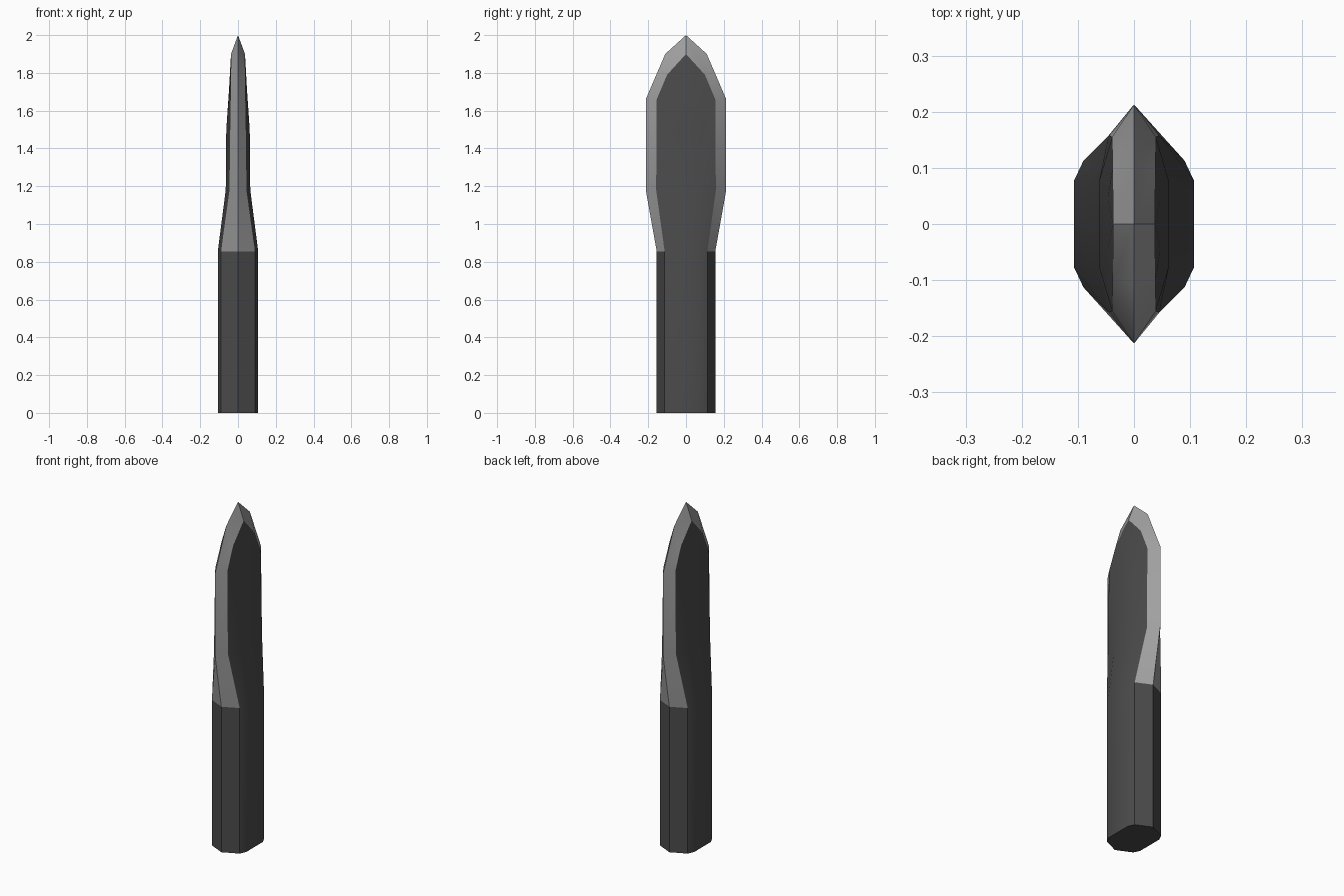
import bpy, bmesh, math

if "Cube" in bpy.data.objects:
    bpy.data.objects.remove(bpy.data.objects["Cube"])

# Each level: flat corner, bevel inner corner, outer edge as (x, y, z)
LEVELS = [
    ((.107, .077, 0), (.09, .113, 0), (0, .155, 0)),
    ((.107, .077, .855), (.09, .113, .855), (0, .155, .855)),
    ((.065, .077, 1.18), (.045, .158, 1.18), (0, .213, 1.18)),
    ((.062, .077, 1.50), (.039, .155, 1.66), (0, .213, 1.66)),
    ((.047, .045, 1.72), (.038, .10, 1.79), (0, .11, 1.90)),
    ((.037, 0, 1.90), (.037, 0, 1.90), (0, 0, 2.0)),
]


def ring(level):
    """Mirror one quarter section into a ten-sided ring."""
    a, b, d = level
    half = [a, b, d, (-b[0], b[1], b[2]), (-a[0], a[1], a[2])]
    return half + [(-x, -y, z) for x, y, z in half]


def material(name, value):
    mat = bpy.data.materials.new(name)
    mat.diffuse_color = (value, value, value, 1)
    mat.use_nodes = True
    mat.node_tree.nodes["Principled BSDF"].inputs["Base Color"].default_value = mat.diffuse_color
    return mat


def build(name, want_bevel, mat):
    bm = bmesh.new()
    rings = [[bm.verts.new(p) for p in ring(lv)] for lv in LEVELS]
    for k in range(len(rings) - 1):
        for i in range(10):
            j = (i + 1) % 10
            is_bevel = k > 0 and i in (1, 2, 6, 7)
            if is_bevel == want_bevel:
                bm.faces.new((rings[k][i], rings[k][j],
                              rings[k + 1][j], rings[k + 1][i]))
    if not want_bevel:
        bm.faces.new(rings[0][::-1])
    bmesh.ops.remove_doubles(bm, verts=bm.verts, dist=1e-5)
    loose = [v for v in bm.verts if not v.link_faces]
    bmesh.ops.delete(bm, geom=loose, context='VERTS')
    mesh = bpy.data.meshes.new(name)
    bm.to_mesh(mesh)
    bm.free()
    mesh.materials.append(mat)
    obj = bpy.data.objects.new(name, mesh)
    bpy.context.collection.objects.link(obj)
    bpy.ops.object.select_all(action='DESELECT')
    obj.select_set(True)
    bpy.context.view_layer.objects.active = obj
    bpy.ops.object.shade_smooth_by_angle(angle=math.radians(30))


# Dark handle with the flats of the blade
build("handle_and_blade_flats", False, material("dark_steel", .07))

# Bright sharpened bevel around the blade
build("sharpened_edge", True, material("bare_steel", .35))
